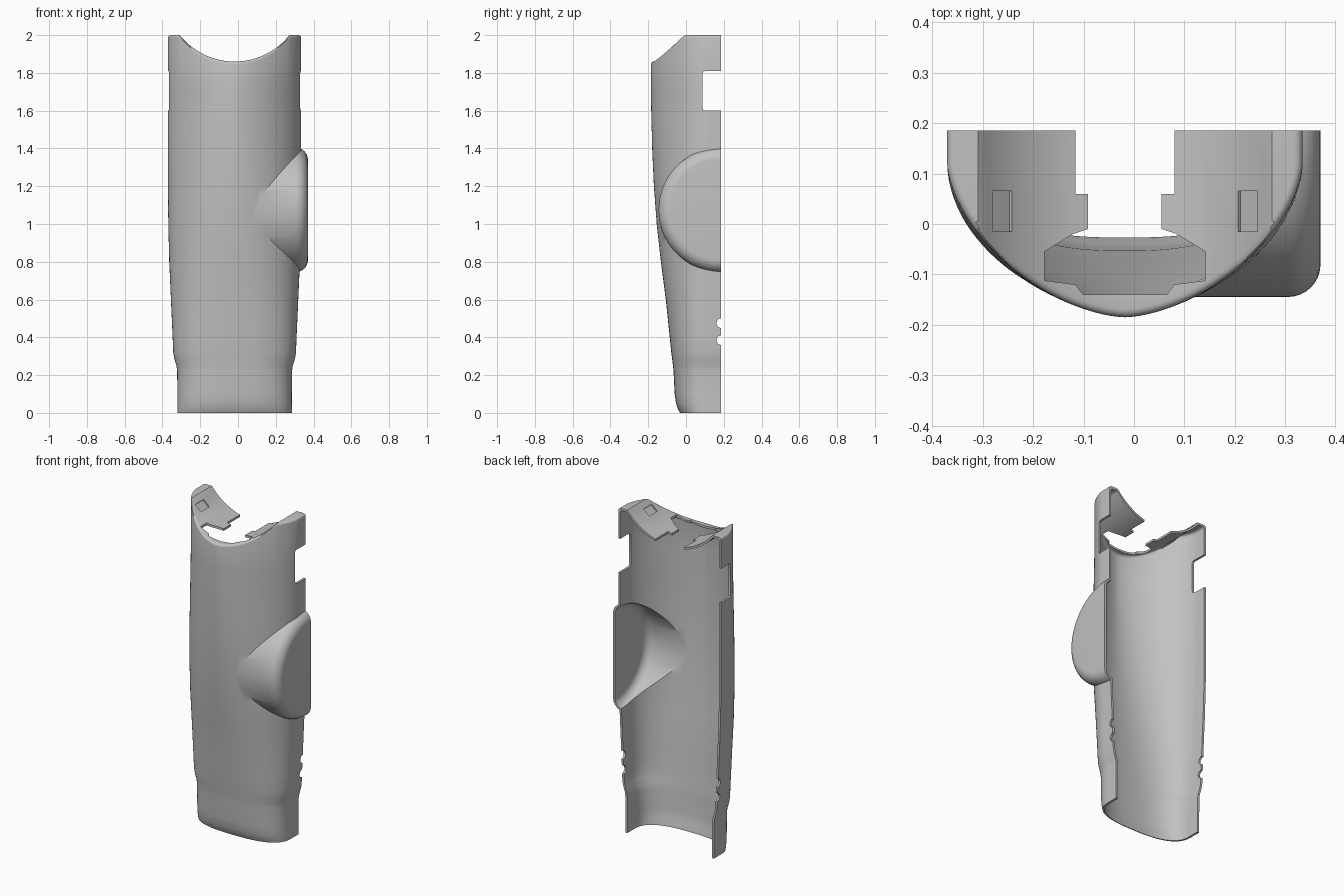
import bpy, bmesh, math
from mathutils import Matrix

cube = bpy.data.objects.get("Cube")
if cube:
    bpy.data.objects.remove(cube, do_unlink=True)

CX = -0.018             # middle of the shell across x
WALL = 0.013            # wall thickness
BACK = 0.185            # open back plane
BEND = 0.12             # sides are straight behind this y
SADDLE_R, SADDLE_Z = 0.37, 2.23
RIM = 0.016             # rounding of the top rim
HUB_Z, HUB_R, HUB_X, HUB_FILLET = 1.075, 0.33, 0.37, 0.065

# height, half width, front y
PROFILE = [(0, .303, -.032), (.02, .303, -.043), (.05, .303, -.053), (.1, .303, -.06),
           (.22, .304, -.066), (.25, .308, -.069), (.29, .32, -.074), (.32, .325, -.078),
           (.4, .328, -.086), (.6, .337, -.107), (.8, .346, -.133), (1, .351, -.155),
           (1.2, .3525, -.17), (1.4, .3525, -.179), (1.6, .3525, -.184), (2, .3525, -.185)]


def section(z):
    """Half width, front y and squareness of the outline at a height."""
    z = max(0, min(z, 2))
    for (a, w0, f0), (b, w1, f1) in zip(PROFILE, PROFILE[1:]):
        if z <= b:
            k = (z - a) / (b - a)
            break
    power = 1.66 + max(0, 1 - z / 1.7) ** 1.3
    return w0 + (w1 - w0) * k, f0 + (f1 - f0) * k, power


def outline(angle, z, inset):
    w, f, p = section(z)
    c, s = math.cos(angle), math.sin(angle)
    x = CX - (w - inset) * math.copysign(abs(c) ** (2 / p), c)
    return x, BEND - (BEND - f - inset) * max(s, 0) ** (2 / p)


def roof_z(x, t):
    u = x - CX
    r = SADDLE_R + t
    arc = SADDLE_Z - math.sqrt(max(r * r - u * u, 0))
    return min(2 - t, arc)


def finish(bm, name):
    bmesh.ops.remove_doubles(bm, verts=bm.verts, dist=1e-5)
    bmesh.ops.recalc_face_normals(bm, faces=bm.faces)
    me = bpy.data.meshes.new(name)
    bm.to_mesh(me)
    bm.free()
    ob = bpy.data.objects.new(name, me)
    bpy.context.collection.objects.link(ob)
    return ob


def body(name, t, back, bottom):
    """Closed half-round body with straight sides and a saddle-shaped top."""
    bm = bmesh.new()
    n = 72
    levels = sorted([bottom] + [p[0] for p in PROFILE[1:-1]] + [.5, .7, .9, 1.1, 1.3, 1.5, 1.7])
    cols = []
    for i in range(n + 1):
        a = math.pi * i / n
        pts = [(*outline(a, z, t), z) for z in levels]
        for k in range(5):
            q = math.pi / 2 * k / 4
            x, y = outline(a, 2, t + RIM * (1 - math.cos(q)))
            pts.append((x, y, roof_z(x, t) - RIM * (1 - math.sin(q))))
        roof_end = (pts[-1][0], back, pts[-1][2])
        cols.append([bm.verts.new(p) for p in pts + [roof_end]])
    for a, b in zip(cols, cols[1:]):
        for k in range(len(a) - 1):
            bm.faces.new((a[k], b[k], b[k + 1], a[k + 1]))
    # straight sides run to the back plane, sharing the roof corner
    ends = []
    for c in (cols[0], cols[-1]):
        end = [bm.verts.new((v.co.x, back, v.co.z)) for v in c[:-2]] + [c[-1]]
        for k in range(len(end) - 1):
            bm.faces.new((end[k], c[k], c[k + 1], end[k + 1]))
        ends.append(end)
    bm.faces.new([ends[0][0]] + [c[0] for c in cols] + [ends[1][0]])
    bm.faces.new(ends[0][:-1] + [c[-1] for c in cols] + ends[1][-2::-1])
    return finish(bm, name)


def hub(name, t, start):
    """Round side bulge, lathed about the x axis."""
    prof = [(start, HUB_R - t)]
    r = HUB_FILLET - t
    for k in range(9):
        q = math.pi / 2 * k / 8
        prof.append((HUB_X - HUB_FILLET + r * math.sin(q), HUB_R - HUB_FILLET + r * math.cos(q)))
    bm = bmesh.new()
    n = 96
    rings = [[bm.verts.new((x, BACK + rad * math.cos(math.tau * (i + .5) / n),
                            HUB_Z + rad * math.sin(math.tau * (i + .5) / n)))
              for i in range(n)] for x, rad in prof]
    for a, b in zip(rings, rings[1:]):
        for i in range(n):
            j = (i + 1) % n
            bm.faces.new((a[i], a[j], b[j], b[i]))
    bm.faces.new(rings[0])
    bm.faces.new(rings[-1])
    return finish(bm, name)


def prism(name, pts, sweep):
    """Polygon swept along a vector."""
    bm = bmesh.new()
    f = bm.faces.new([bm.verts.new(p) for p in pts])
    ex = bmesh.ops.extrude_face_region(bm, geom=[f])
    bmesh.ops.translate(bm, vec=sweep, verts=[v for v in ex["geom"] if isinstance(v, bmesh.types.BMVert)])
    return finish(bm, name)


def box(name, size, matrix):
    bm = bmesh.new()
    bmesh.ops.create_cube(bm, size=1, matrix=matrix @ Matrix.Diagonal((*size, 1)))
    return finish(bm, name)


def combine(target, tool, op="DIFFERENCE"):
    mod = target.modifiers.new("combine", "BOOLEAN")
    mod.operation, mod.solver, mod.object = op, "EXACT", tool
    bpy.context.view_layer.objects.active = target
    bpy.ops.object.modifier_apply(modifier=mod.name)
    bpy.data.objects.remove(tool, do_unlink=True)


# Outer skin with side bulge, then hollowed
shell = body("half_shell", 0, BACK + .02, 0)
combine(shell, hub("hub_outer", 0, .08), "UNION")
cavity = body("cavity", WALL, BACK + .03, -.05)
combine(cavity, hub("hub_inner", WALL, .08), "UNION")
combine(shell, cavity)
combine(shell, box("back_trim", (2, 1, 3), Matrix.Translation((0, BACK + .5, 1))))

# Opening in the saddle roof
half = [(.098, .3), (.098, .06), (.073, .06), (.073, -.01), (.103, -.02), (.16, -.055),
        (.16, -.112), (.098, -.12), (.083, -.14)]
loop = [(CX - x, y, 1.8) for x, y in half] + [(CX + x, y, 1.8) for x, y in reversed(half)]
combine(shell, prism("roof_opening", loop, (0, 0, .4)))

# Shallow pockets in the roof
for side in (-1, 1):
    ang = side * math.asin(.244 / SADDLE_R)
    r = SADDLE_R + .007 - .05
    m = Matrix.Translation((CX + r * math.sin(ang), .025, SADDLE_Z - r * math.cos(ang)))
    combine(shell, box("roof_pocket", (.052, .08, .1), m @ Matrix.Rotation(-ang, 4, "Y")))

# Side windows at the back edge
win = [(.3, 1.6), (.1, 1.6), (.091, 1.604), (.087, 1.615), (.087, 1.795), (.091, 1.806), (.1, 1.81), (.3, 1.81)]
combine(shell, prism("side_windows", [(-.6, y, z) for y, z in win], (1.2, 0, 0)))

# Scalloped notches low on the back edges
for z in (.385, .475):
    ring = [(-.6, BACK + .003 + .026 * math.cos(math.tau * i / 24), z + .026 * math.sin(math.tau * i / 24))
            for i in range(24)]
    combine(shell, prism("scallop", ring, (1.2, 0, 0)))

# Single grey plastic
grey = bpy.data.materials.new("grey_plastic")
grey.use_nodes = True
colour = (.54, .54, .54, 1)
grey.diffuse_color = colour
grey.node_tree.nodes["Principled BSDF"].inputs["Base Color"].default_value = colour
shell.data.materials.clear()
shell.data.materials.append(grey)
for p in shell.data.polygons:
    p.material_index = 0

bpy.ops.object.select_all(action="DESELECT")
shell.select_set(True)
bpy.context.view_layer.objects.active = shell
bpy.ops.object.shade_smooth_by_angle(angle=math.radians(32))
